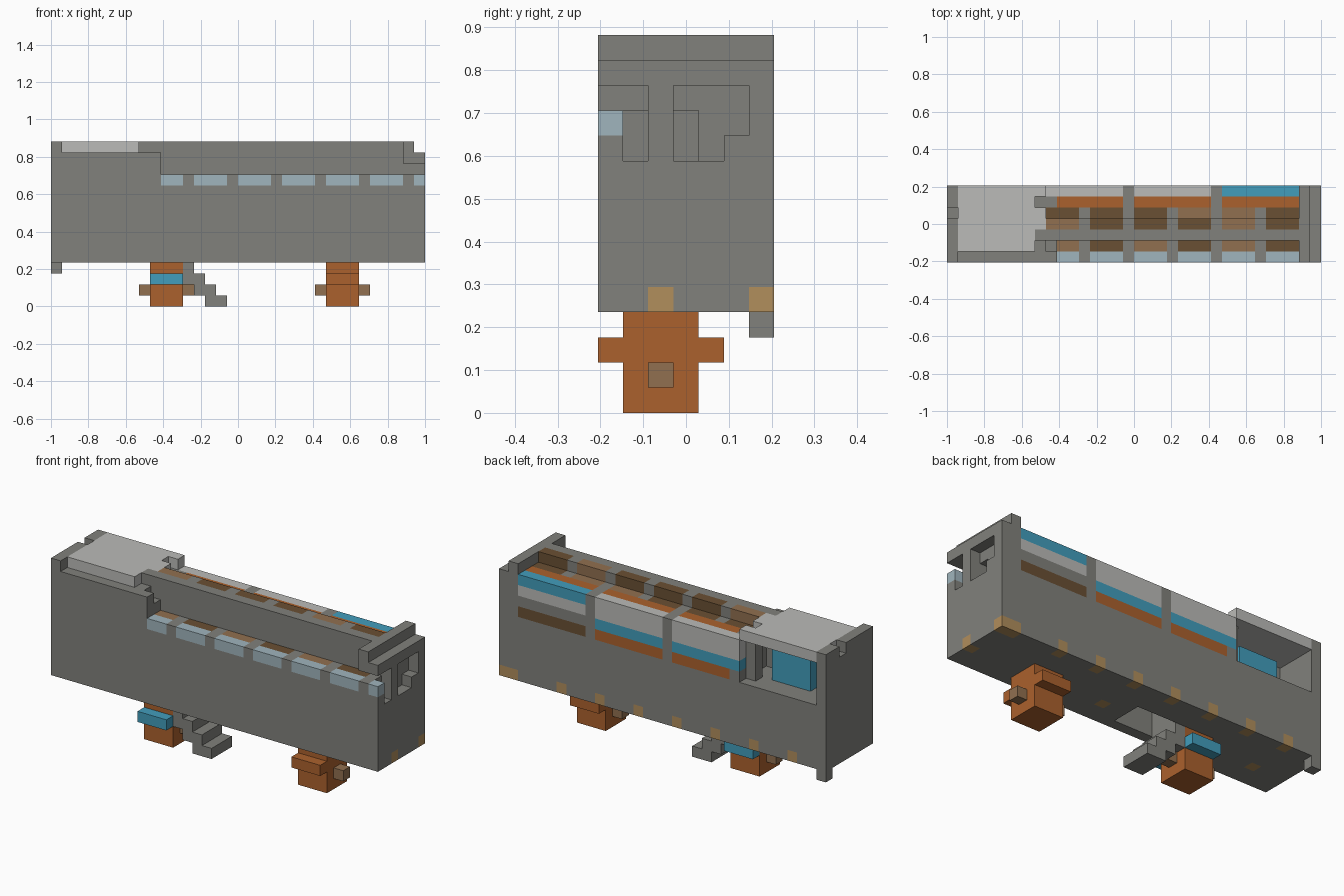
import bpy
import bmesh
from mathutils import Vector

if "Cube" in bpy.data.objects:
    bpy.data.objects.remove(bpy.data.objects["Cube"], do_unlink=True)

NX, NY = 34, 7
U = 2 / NX  # size of one block


def material(name, rgb):
    lin = [(c / 255 / 12.92) if c < 11 else ((c / 255 + 0.055) / 1.055) ** 2.4 for c in rgb]
    m = bpy.data.materials.new(name)
    m.use_nodes = True
    m.diffuse_color = (*lin, 1)
    m.node_tree.nodes["Principled BSDF"].inputs["Base Color"].default_value = (*lin, 1)
    return m


GREY = material("body grey", (129, 129, 124))
LIGHT = material("light grey", (187, 187, 184))
ORANGE = material("rust orange", (171, 97, 45))
BLUE = material("bright blue", (66, 157, 188))
GLASS = material("pale glass blue", (160, 181, 189))
DARK = material("dark brown", (106, 80, 51))
BROWN = material("mid brown", (145, 112, 80))
TAN = material("lamp tan", (177, 142, 92))

blocks = {}
parts = {}


def fill(part, mat, x, y, z):
    """Claim a range of blocks for a part; part None carves them away."""
    if part:
        parts[part] = mat
    for i in range(*x):
        for j in range(*y):
            for k in range(*z):
                if part:
                    blocks[i, j, k] = part
                else:
                    blocks.pop((i, j, k), None)


def carve(x, y, z):
    fill(None, None, x, y, z)


# Hull with its end walls, top bar and spine
fill("hull", GREY, (0, 34), (0, 7), (4, 14))
carve((10, 34), (0, 2), (12, 14))
fill("hull", GREY, (0, 1), (0, 4), (14, 15))
fill("hull", GREY, (0, 1), (5, 7), (14, 15))
fill("hull", GREY, (8, 32), (2, 4), (14, 15))
fill("hull", GREY, (32, 34), (0, 7), (13, 14))
fill("hull", GREY, (32, 33), (0, 7), (14, 15))
fill("hull", GREY, (0, 1), (6, 7), (3, 4))
carve((9, 10), (1, 2), (13, 14))

# Cab recess with seat, under the roof slab
carve((1, 9), (3, 7), (10, 14))
fill("cab_seat", BLUE, (3, 7), (3, 5), (10, 13))
fill("hull", GREY, (8, 9), (5, 6), (10, 14))
fill("cab_roof", LIGHT, (1, 8), (1, 7), (14, 15))
fill("cab_roof", LIGHT, (8, 9), (3, 5), (14, 15))
fill("cab_roof", LIGHT, (8, 9), (6, 7), (14, 15))

# Front windows and the brown panels behind them
bays = [(10, 12)] + [(x, x + 3) for x in range(13, 30, 4)] + [(33, 34)]
for i, bay in enumerate(bays):
    fill("front_windows", GLASS, bay, (0, 1), (11, 12))
    name, mat = (("dark_panels", DARK), ("brown_panels", BROWN))[(i + 1) % 2]
    if i < 6:
        fill(name, mat, bay, (1, 2), (11, 12))

# Stepped roof panels: upper row and lower row
upper = "BDDDBD"
lower = "DDDBBD"
for i, bay in enumerate([(9, 12)] + bays[1:6]):
    for row, y, z in ((upper, 3, 14), (lower, 4, 13)):
        name, mat = ("dark_panels", DARK) if row[i] == "D" else ("brown_panels", BROWN)
        fill(name, mat, bay, (y, y + 1), (z, z + 1))

# Back wall bands and the orange gutter inside them
for bay in ((9, 16), (17, 24)):
    fill("back_white_band", LIGHT, bay, (6, 7), (12, 14))
    fill("back_blue_band", BLUE, bay, (6, 7), (11, 12))
    fill("back_orange_band", ORANGE, (max(bay[0], 10), bay[1]), (6, 7), (10, 11))
fill("back_blue_band", BLUE, (25, 32), (6, 7), (13, 14))
fill("back_white_band", LIGHT, (25, 32), (6, 7), (12, 13))
fill("back_dark_strip", DARK, (25, 32), (6, 7), (10, 11))
for bay in ((10, 16), (17, 24), (25, 32)):
    fill("orange_gutter", ORANGE, bay, (5, 6), (13, 14))

# Openings in the end wall
carve((33, 34), (1, 2), (10, 12))
carve((33, 34), (3, 6), (11, 13))
carve((33, 34), (3, 5), (10, 11))
carve((31, 33), (3, 4), (10, 12))

# Lamps along the lower edge and underside
for x in range(3, 28, 4):
    fill("lamps", TAN, (x, x + 1), (6, 7), (4, 5))
fill("lamps", TAN, (32, 34), (6, 7), (4, 5))
for x in (3, 19, 33):
    fill("lamps", TAN, (x, x + 1), (2, 3), (4, 5))

# Bogies with cross arms and axle stubs
for name, x, arm, arm_mat in (("left", 9, "blue_arms", BLUE), ("right", 25, "right_bogie", ORANGE)):
    fill("axle_stubs", BROWN, (x - 1, x + 4), (2, 3), (1, 2))
    fill(arm, arm_mat, (x, x + 3), (0, 5), (2, 3))
    fill(name + "_bogie", ORANGE, (x, x + 3), (1, 4), (0, 4))

# Boarding stairs and the hatch above them
carve((13, 17), (1, 4), (4, 8))
for z, x0, x1 in ((3, 12, 13), (2, 12, 14), (1, 13, 15), (0, 14, 16)):
    fill("stairs", GREY, (x0, x1), (1, 4), (z, z + 1))


def build(part, mat):
    """Make an object from the exposed sides of a part's blocks."""
    bm = bmesh.new()
    verts = {}

    def vert(p):
        key = tuple(p)
        if key not in verts:
            verts[key] = bm.verts.new(((p[0] - NX / 2) * U, (p[1] - NY / 2) * U, p[2] * U))
        return verts[key]

    for cell, owner in blocks.items():
        if owner != part:
            continue
        for axis in range(3):
            for side in (0, 1):
                near = list(cell)
                near[axis] += 2 * side - 1
                if tuple(near) in blocks:
                    continue
                a, b = (axis + 1) % 3, (axis + 2) % 3
                ring = []
                for da, db in ((0, 0), (1, 0), (1, 1), (0, 1)):
                    p = list(cell)
                    p[axis] += side
                    p[a] += da
                    p[b] += db
                    ring.append(vert(p))
                bm.faces.new(ring if side else ring[::-1])
    bmesh.ops.dissolve_limit(bm, angle_limit=0.01, verts=bm.verts, edges=bm.edges)
    bmesh.ops.triangulate(bm, faces=[f for f in bm.faces if len(f.verts) > 4])
    mesh = bpy.data.meshes.new(part)
    bm.to_mesh(mesh)
    bm.free()
    mesh.materials.append(mat)
    bpy.context.scene.collection.objects.link(bpy.data.objects.new(part, mesh))


for part, mat in parts.items():
    build(part, mat)
